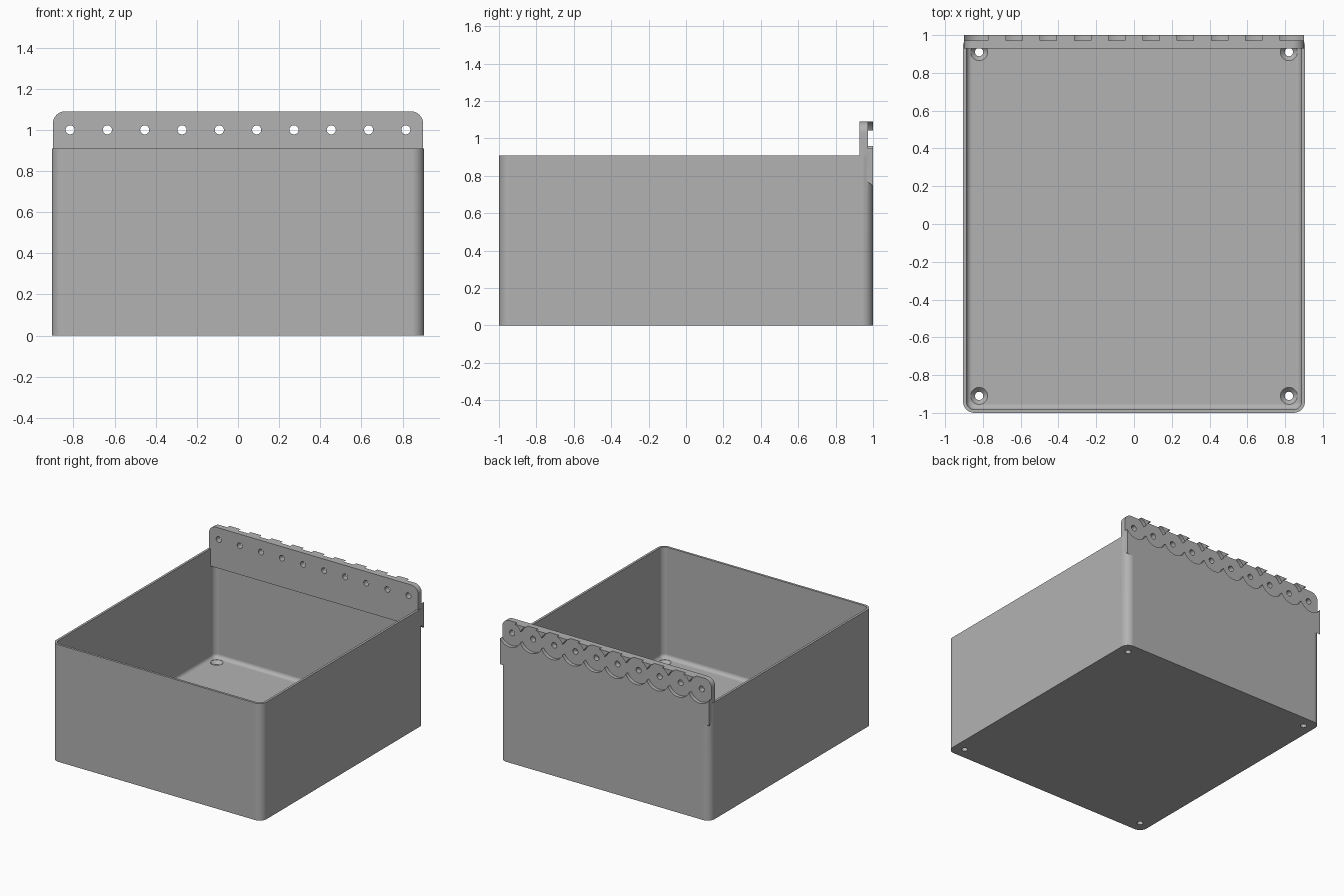
import bpy, bmesh
from math import cos, sin, pi, radians
from mathutils import Matrix, Vector

cube = bpy.data.objects.get("Cube")
if cube:
    bpy.data.objects.remove(cube, do_unlink=True)

grey = bpy.data.materials.new("light_grey_plastic")
grey.use_nodes = True
colour = (0.448, 0.448, 0.448, 1)
grey.diffuse_color = colour
grey.node_tree.nodes["Principled BSDF"].inputs["Base Color"].default_value = colour

HALF_X, HALF_Y, RIM = 0.905, 1.0, 0.91
WALL, FLOOR, FILLET, CORNER = 0.018, 0.05, 0.03, 0.06
PLATE_FRONT, PLATE_TOP, PITCH, HOLE_Z = 0.928, 1.09, 0.1813, 1.0


def rounded_rect(inset, z, steps=8):
    """Loop of points around a rounded rectangle, shrunk by inset."""
    r = max(CORNER - inset, 0.012)
    cx, cy = HALF_X - inset - r, HALF_Y - inset - r
    points = []
    for q, (sx, sy) in enumerate(((1, 1), (-1, 1), (-1, -1), (1, -1))):
        for i in range(steps + 1):
            a = (q + i / steps) * pi / 2
            points.append(Vector((sx * cx + r * cos(a), sy * cy + r * sin(a), z)))
    return points


def circle(r, z, count=40):
    angles = [2 * pi * i / count for i in range(count)]
    return [Vector((r * cos(a), r * sin(a), z)) for a in angles]


def loft(bm, loops, matrix=Matrix()):
    """Skin a closed solid through loops of equal length."""
    rings = [[bm.verts.new(matrix @ p) for p in loop] for loop in loops]
    n = len(rings[0])
    for a, b in zip(rings, rings[1:]):
        for i in range(n):
            j = (i + 1) % n
            bm.faces.new((a[i], a[j], b[j], b[i]))
    bm.faces.new(rings[0][::-1])
    bm.faces.new(rings[-1])


def make_object(name, bm):
    bmesh.ops.recalc_face_normals(bm, faces=bm.faces)
    mesh = bpy.data.meshes.new(name)
    bm.to_mesh(mesh)
    bm.free()
    mesh.materials.append(grey)
    obj = bpy.data.objects.new(name, mesh)
    bpy.context.collection.objects.link(obj)
    return obj


# Open tray with thin walls and a filleted floor
bm = bmesh.new()
loops = [rounded_rect(0, 0), rounded_rect(0, RIM), rounded_rect(WALL, RIM)]
for i in range(7):
    a = i / 6 * pi / 2
    loops.append(rounded_rect(WALL + FILLET * (1 - cos(a)),
                              FLOOR + FILLET * (1 - sin(a))))
loft(bm, loops)
tray = make_object("storage_tray", bm)

# Mounting plate along the back edge, with rounded top corners
bm = bmesh.new()
profile = [(PLATE_FRONT, 0.775), (0.965, 0.775), (1, 0.745),
           (1, PLATE_TOP), (PLATE_FRONT, PLATE_TOP)]
loft(bm, [[Vector((x, y, z)) for y, z in profile] for x in (-0.9, 0.9)])
corners = [e for e in bm.edges
           if all(v.co.z > 1.05 for v in e.verts)
           and abs(e.verts[0].co.x - e.verts[1].co.x) < 0.01]
bmesh.ops.bevel(bm, geom=corners, offset=0.06, segments=8, profile=0.5,
                affect='EDGES')
plate = make_object("mounting_plate", bm)

# Stepped cutters: a through hole behind a wide round recess
hole_cutters = []
for parity in (0, 1):
    bm = bmesh.new()
    for i in range(parity, 10, 2):
        place = (Matrix.Translation(((i - 4.5) * PITCH, 0, HOLE_Z))
                 @ Matrix.Rotation(radians(-90), 4, 'X'))
        loft(bm, [circle(0.022, 0.85), circle(0.022, 0.972),
                  circle(0.1, 0.972), circle(0.1, 1.1)], place)
    hole_cutters.append(make_object("plate_hole_cutter", bm))

# Countersunk screw holes in the floor corners
bm = bmesh.new()
for x in (-0.82, 0.82):
    for y in (-0.91, 0.91):
        loft(bm, [circle(0.022, -0.1), circle(0.022, 0.025),
                  circle(0.045, 0.049), circle(0.045, 0.12)],
             Matrix.Translation((x, y, 0)))
screw_cutter = make_object("screw_hole_cutter", bm)

# Fuse the plate, cut every hole and bake the result
helpers = [plate, *hole_cutters, screw_cutter]
for helper in helpers:
    helper.hide_render = True
    mod = tray.modifiers.new(helper.name, 'BOOLEAN')
    mod.operation = 'UNION' if helper is plate else 'DIFFERENCE'
    mod.solver = 'EXACT'
    mod.object = helper
bpy.context.view_layer.update()
graph = bpy.context.evaluated_depsgraph_get()
baked = bpy.data.meshes.new_from_object(tray.evaluated_get(graph))
tray.modifiers.clear()
tray.data = baked
for helper in helpers:
    bpy.data.objects.remove(helper, do_unlink=True)
baked.materials.clear()
baked.materials.append(grey)
for poly in baked.polygons:
    poly.material_index = 0

# Smooth rounded areas, keep flat panels flat
bpy.ops.object.select_all(action='DESELECT')
tray.select_set(True)
bpy.context.view_layer.objects.active = tray
bpy.ops.object.shade_smooth_by_angle(angle=radians(30))
weighted = tray.modifiers.new("flat_panels", 'WEIGHTED_NORMAL')
weighted.keep_sharp = True
